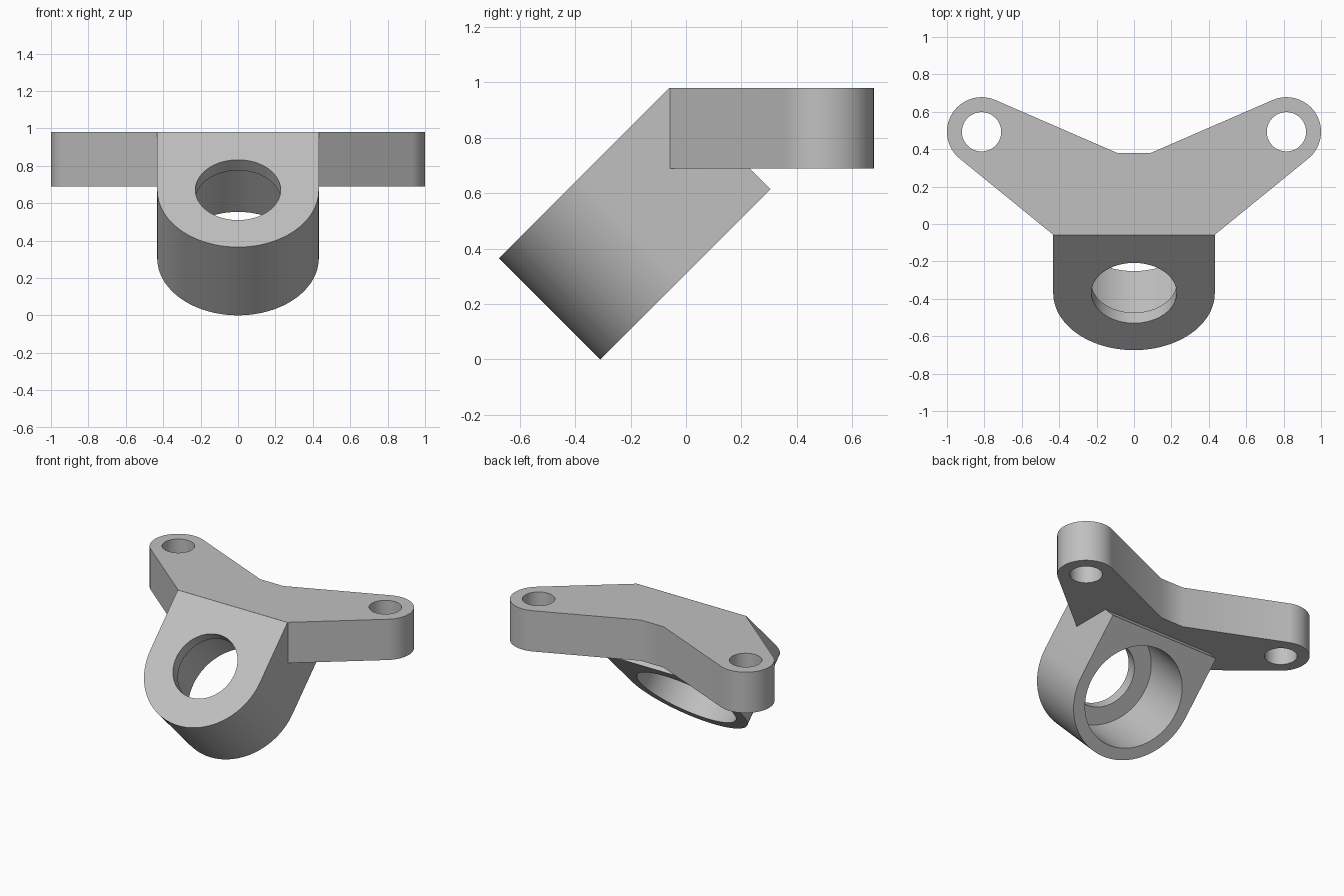
import bpy, bmesh
from math import pi, cos, sin, acos, atan2, hypot, radians
from mathutils import Matrix

cube = bpy.data.objects.get("Cube")
if cube:
    bpy.data.objects.remove(cube)

grey = bpy.data.materials.new("plain grey")
grey.use_nodes = True
colour = (0.53, 0.53, 0.53, 1)
grey.diffuse_color = colour
grey.node_tree.nodes["Principled BSDF"].inputs["Base Color"].default_value = colour


def arc(cx, cy, r, a0, a1, n):
    return [(cx + r * cos(a0 + (a1 - a0) * i / n), cy + r * sin(a0 + (a1 - a0) * i / n))
            for i in range(n + 1)]


def prism(name, outline, z0, z1, matrix=Matrix()):
    """Extrude a counter-clockwise outline from z0 to z1, then place it."""
    bm = bmesh.new()
    face = bm.faces.new([bm.verts.new((x, y, z0)) for x, y in outline])
    top = bmesh.ops.extrude_face_region(bm, geom=[face])["geom"]
    bmesh.ops.translate(bm, vec=(0, 0, z1 - z0),
                        verts=[v for v in top if isinstance(v, bmesh.types.BMVert)])
    bmesh.ops.recalc_face_normals(bm, faces=bm.faces)
    bm.transform(matrix)
    mesh = bpy.data.meshes.new(name)
    bm.to_mesh(mesh)
    bm.free()
    mesh.materials.append(grey)
    obj = bpy.data.objects.new(name, mesh)
    bpy.context.collection.objects.link(obj)
    return obj


def disc(name, cx, cy, r, z0, z1, matrix=Matrix()):
    return prism(name, arc(cx, cy, r, 0, 2 * pi, 64)[:-1], z0, z1, matrix)


def combine(target, tool, operation):
    """Apply a boolean and discard the tool."""
    mod = target.modifiers.new(operation.lower(), "BOOLEAN")
    mod.operation, mod.object, mod.solver = operation, tool, "EXACT"
    tool.hide_render = True
    bpy.context.view_layer.objects.active = target
    bpy.ops.object.modifier_apply(modifier=mod.name)
    bpy.data.objects.remove(tool)


def tangent_angle(px, py, cx, cy, r, side):
    """Angle on a circle where the line from a point touches it."""
    return atan2(py - cy, px - cx) + side * acos(r / hypot(px - cx, py - cy))


# Flat mounting plate with two rounded ears
EAR_X, EAR_Y, EAR_R = 0.815, 0.493, 0.185
front, notch = (0.43, -0.059), (0.09, 0.38)
a0 = tangent_angle(*front, EAR_X, EAR_Y, EAR_R, 1)
a1 = tangent_angle(*notch, EAR_X, EAR_Y, EAR_R, -1)
while a1 < a0:
    a1 += 2 * pi
while a1 - a0 > 2 * pi:
    a1 -= 2 * pi
half = [front] + arc(EAR_X, EAR_Y, EAR_R, a0, a1, 32) + [notch]
outline = half + [(-x, y) for x, y in reversed(half)]
bracket = prism("bracket", outline, 0.69, 0.98)

# Tilted housing: square at the top, round at the lower end
R, DEPTH = 0.432, 0.516
tilt = Matrix.Translation((0, -0.369, 0.671)) @ Matrix.Rotation(radians(45), 4, "X")
shape = arc(0, 0, R, pi, 2 * pi, 48) + [(R, 0.437), (-R, 0.437)]
combine(bracket, prism("housing", shape, -DEPTH, 0, tilt), "UNION")

# Stepped bore through the housing
combine(bracket, disc("wide_bore", 0, 0, 0.35, -DEPTH - 0.2, -0.08, tilt), "DIFFERENCE")
combine(bracket, disc("narrow_bore", 0, 0, 0.228, -0.2, 0.1, tilt), "DIFFERENCE")

# Bolt holes in the ears
for side in (-1, 1):
    combine(bracket, disc("bolt_hole", side * EAR_X, EAR_Y, 0.105, 0.5, 1.2), "DIFFERENCE")

bpy.ops.object.select_all(action="DESELECT")
bracket.select_set(True)
bpy.context.view_layer.objects.active = bracket
bpy.ops.object.shade_smooth_by_angle(angle=radians(25))
